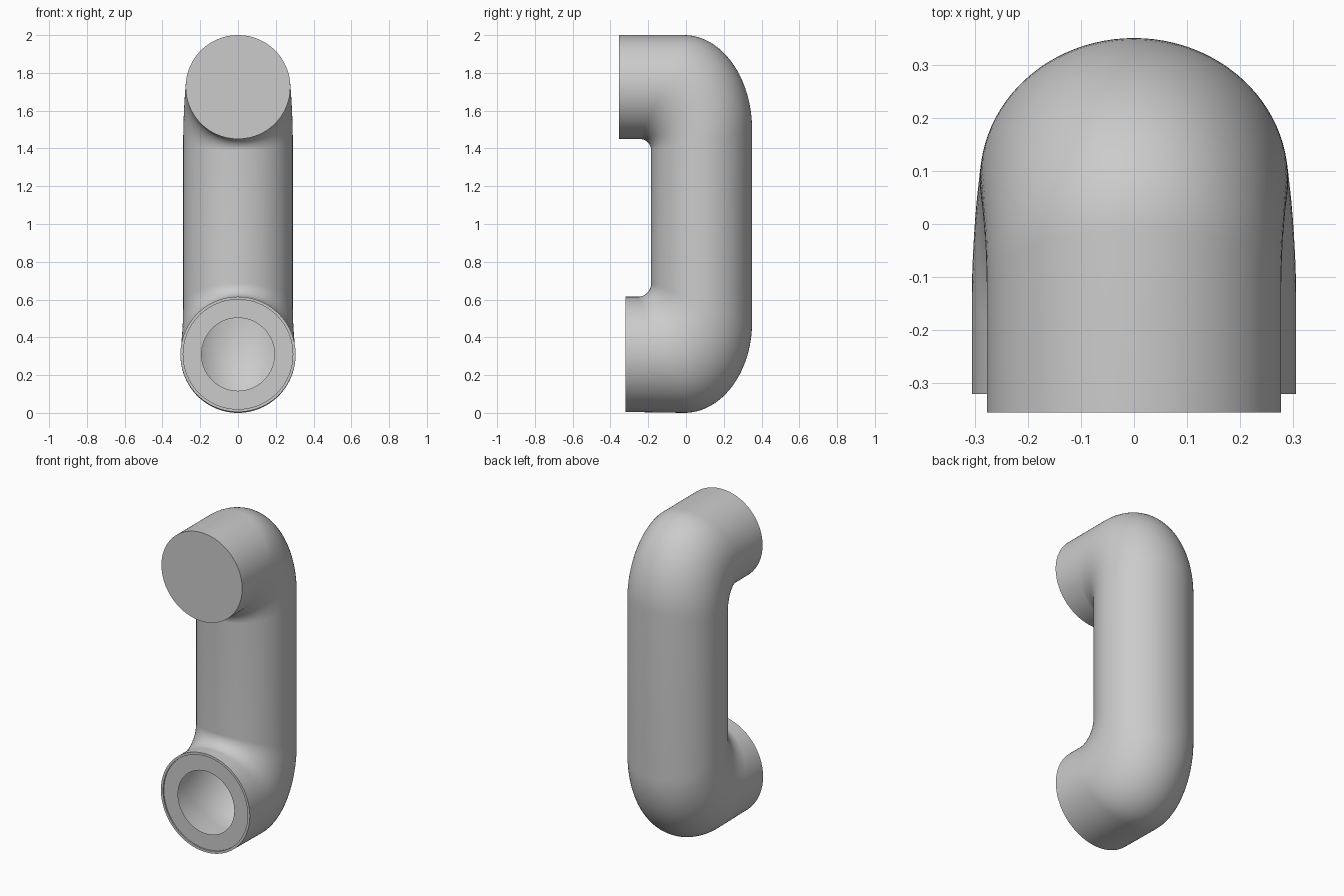
import bpy, bmesh
from math import sin, cos, pi, radians
from mathutils import Vector

SIDES = 96
BEND_STEPS = 24

cube = bpy.data.objects.get("Cube")
if cube:
    bpy.data.objects.remove(cube, do_unlink=True)

grey = bpy.data.materials.new("plain grey")
grey.use_nodes = True
grey.diffuse_color = (0.6, 0.6, 0.6, 1)
grey.node_tree.nodes["Principled BSDF"].inputs["Base Color"].default_value = (0.6, 0.6, 0.6, 1)


def add_object(name, bm):
    mesh = bpy.data.meshes.new(name)
    bm.to_mesh(mesh)
    bm.free()
    obj = bpy.data.objects.new(name, mesh)
    mesh.materials.append(grey)
    bpy.context.collection.objects.link(obj)
    bpy.ops.object.select_all(action='DESELECT')
    obj.select_set(True)
    bpy.context.view_layer.objects.active = obj
    bpy.ops.object.shade_smooth_by_angle(angle=radians(40))
    return obj


def ring(bm, inner, outer, rx):
    """Elliptical ring spanning an inner and an outer (y, z) point."""
    a, b = Vector((0, *inner)), Vector((0, *outer))
    mid, half = (a + b) / 2, (b - a) / 2
    return [bm.verts.new(mid + half * cos(t) + Vector((rx * sin(t), 0, 0)))
            for t in (2 * pi * i / SIDES for i in range(SIDES))]


def bridge(bm, first, second):
    for i in range(SIDES):
        j = (i + 1) % SIDES
        bm.faces.new((first[i], first[j], second[j], second[i]))


def elbow(inner_centre, inner_r, outer_centre, outer_axes, side, rx_leg, rx_pipe):
    """Ring stations from the leg round to the upright; side is +1 top, -1 bottom."""
    stations = []
    for k in range(BEND_STEPS + 1):
        t = k / BEND_STEPS
        s, c = sin(t * pi / 2), cos(t * pi / 2)
        inner = (inner_centre[0] + inner_r * s, inner_centre[1] + side * inner_r * c)
        outer = (outer_centre[0] + outer_axes[0] * s,
                 outer_centre[1] + side * outer_axes[1] * c)
        ease = t * t * (3 - 2 * t)
        stations.append((inner, outer, rx_leg + (rx_pipe - rx_leg) * ease))
    return stations


# Bent pipe: upper leg, upper elbow, upright, lower elbow, lower leg
top = elbow((-0.245, 1.39), 0.06, (-0.01, 1.5), (0.36, 0.5), 1, 0.277, 0.29)
bottom = elbow((-0.255, 0.685), 0.07, (-0.01, 0.48), (0.36, 0.48), -1, 0.305, 0.29)
stations = [((-0.355, 1.45), (-0.355, 2.0), 0.277)] + top + bottom[::-1]
stations.append(((-0.32, 0.615), (-0.32, 0.005), 0.305))

bm = bmesh.new()
rings = [ring(bm, *s) for s in stations]
for first, second in zip(rings, rings[1:]):
    bridge(bm, first, second)
bm.faces.new(rings[0])

# Open lower end: thin rim, slight step, flat collar round the hole
previous = rings[-1]
for y, r in ((-0.32, 0.29), (-0.312, 0.29), (-0.312, 0.193)):
    loop = ring(bm, (y, 0.31 + r), (y, 0.31 - r), r)
    bridge(bm, previous, loop)
    previous = loop
bmesh.ops.recalc_face_normals(bm, faces=bm.faces)
# The hollow shell is open at the hole, so fix the direction from the end cap
cap = max(bm.faces, key=lambda f: len(f.verts))
if cap.normal.y > 0:
    bmesh.ops.reverse_faces(bm, faces=bm.faces)
for v in bm.verts:
    if v.co.z < 0.005 + 1e-4 and v.co.y < -0.3:
        v.co.z = max(v.co.z, 0)
add_object("bent_pipe", bm)
